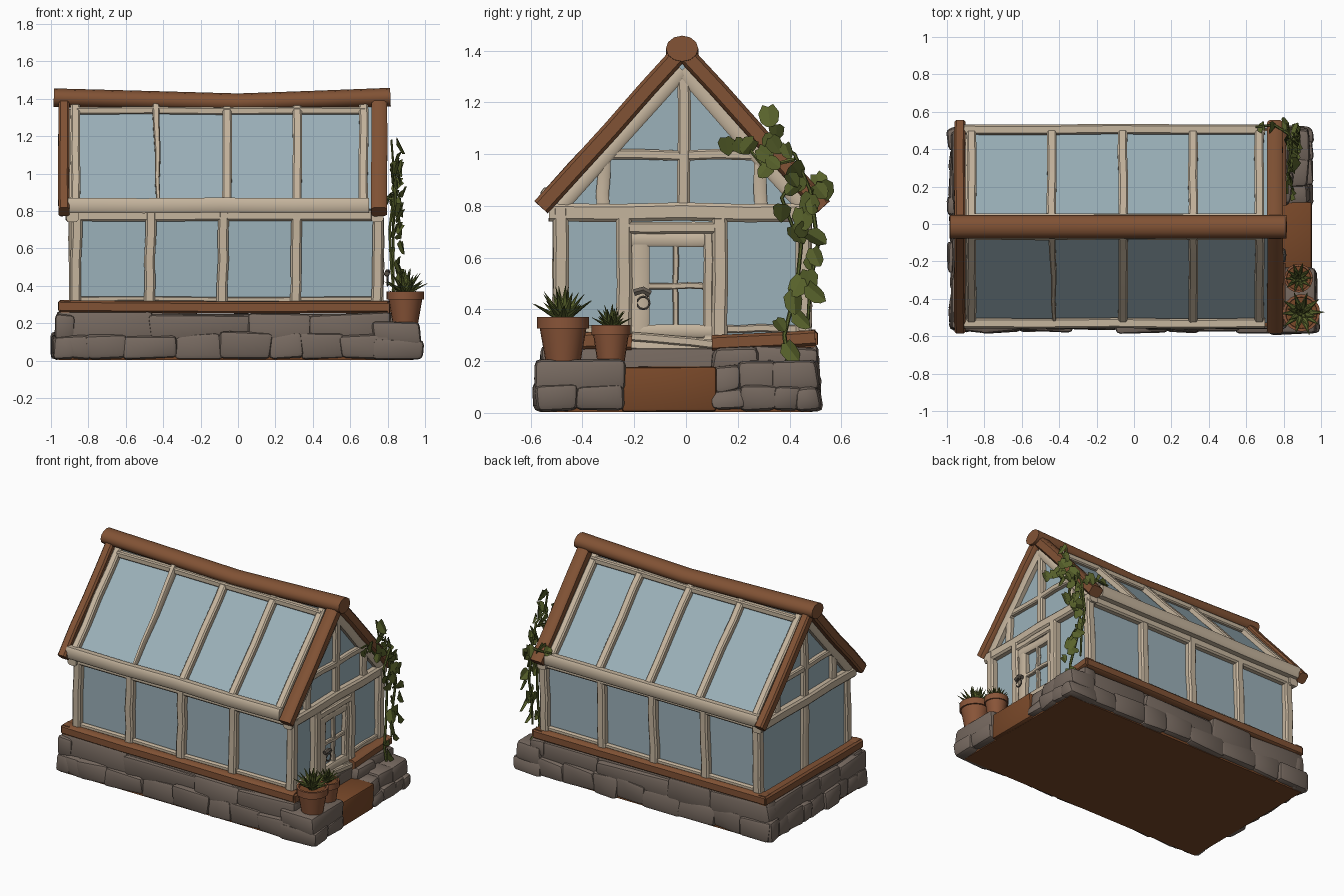
import bpy, bmesh, math, random
from mathutils import Vector, Matrix

random.seed(4)
if "Cube" in bpy.data.objects:
    bpy.data.objects.remove(bpy.data.objects["Cube"])


def material(name, color):
    m = bpy.data.materials.new(name)
    m.use_nodes = True
    m.diffuse_color = (*color, 1)
    bsdf = next(n for n in m.node_tree.nodes if n.type == 'BSDF_PRINCIPLED')
    bsdf.inputs["Base Color"].default_value = (*color, 1)
    return m


CREAM = material("cream wood", (0.56, 0.46, 0.34))
BROWN = material("brown wood", (0.22, 0.085, 0.035))
GLASS = material("blue glass", (0.33, 0.44, 0.49))
STONE = material("grey stone", (0.18, 0.14, 0.115))
EARTH = material("earth", (0.19, 0.065, 0.022))
CLAY = material("clay", (0.25, 0.09, 0.04))
LEAF = material("leaf green", (0.1, 0.125, 0.025))
METAL = material("dull metal", (0.12, 0.1, 0.08))


def finish(name, bm, mat, angle=40):
    bmesh.ops.recalc_face_normals(bm, faces=bm.faces)
    me = bpy.data.meshes.new(name)
    bm.to_mesh(me)
    bm.free()
    me.materials.append(mat)
    for p in me.polygons:
        p.use_smooth = True
    me.set_sharp_from_angle(angle=math.radians(angle))
    ob = bpy.data.objects.new(name, me)
    bpy.context.collection.objects.link(ob)
    return ob


def sweep(name, pts, w, h, mat, rounded=False, taper=1.0):
    """Sweep a chamfered rectangle or an ellipse along a path."""
    pts = [Vector(p) for p in pts]
    chord = (pts[-1] - pts[0]).normalized()
    up = Vector((0, 0, 1)) if abs(chord.z) < 0.3 else Vector((1, 0, 0))
    if rounded:
        n = 12 if w > 0.05 else 6
        sec = [(math.cos(math.tau * i / n), math.sin(math.tau * i / n)) for i in range(n)]
    else:
        c = 0.65
        sec = [(1, -c), (1, c), (c, 1), (-c, 1), (-1, c), (-1, -c), (-c, -1), (c, -1)]
    bm = bmesh.new()
    rings = []
    for i, p in enumerate(pts):
        t = (pts[min(i + 1, len(pts) - 1)] - pts[max(i - 1, 0)]).normalized()
        side = t.cross(up).normalized()
        nrm = side.cross(t)
        k = (1 + (taper - 1) * i / (len(pts) - 1)) / 2
        rings.append([bm.verts.new(p + side * a * w * k + nrm * b * h * k) for a, b in sec])
    for r, s in zip(rings, rings[1:]):
        for i in range(len(sec)):
            j = (i + 1) % len(sec)
            bm.faces.new((r[i], r[j], s[j], s[i]))
    bm.faces.new(rings[0])
    bm.faces.new(rings[-1])
    return finish(name, bm, mat)


def timber(name, a, b, w, h, mat=CREAM, taper=1.0):
    """Slightly crooked hand-cut beam."""
    a, b = Vector(a), Vector(b)
    pts = [a.lerp(b, i / 4) for i in range(5)]
    for p in pts[1:-1]:
        p += Vector([random.uniform(-.004, .004) for _ in range(3)])
    return sweep(name, pts, w, h, mat, taper=taper)


def block(name, lo, hi, mat=STONE, jitter=0.014, bevel=0.025):
    """Rough block between two corners."""
    lo, hi = Vector(lo), Vector(hi)
    bm = bmesh.new()
    bmesh.ops.create_cube(bm, size=1)
    for v in bm.verts:
        v.co = Vector([lo[i] + (v.co[i] + .5) * (hi[i] - lo[i]) + random.uniform(-jitter, jitter)
                       for i in range(3)])
        v.co.z = max(v.co.z, 0.004)
    if bevel:
        bmesh.ops.bevel(bm, geom=bm.edges[:], offset=bevel, segments=2, affect='EDGES', profile=0.5)
    return finish(name, bm, mat, 35)


# Ground and stone foundation
block("earth_floor", (-.96, -.55, 0), (.92, .48, .03), EARTH, 0, 0)
block("foundation_core", (-.94, -.54, .02), (.79, .48, .25), STONE, 0, .01)
block("earth_path", (.7, -.25, .004), (.95, .12, .18), EARTH, .004, .012)


def stone_row(name, start, end, axis, inner, outer, z0, z1, size):
    pos = start
    while pos < end - .02:
        nxt = min(pos + size * random.uniform(.7, 1.3), end)
        if end - nxt < size * .4:
            nxt = end
        out = outer + math.copysign(random.uniform(-.015, .005), outer)
        a, b = sorted((inner, out))
        top = z1 + random.uniform(-.012, .01)
        if axis == 'x':
            block(name, (pos - .01, a, z0), (nxt + .01, b, top))
        else:
            block(name, (a, pos - .01, z0), (b, nxt + .01, top))
        pos = nxt


for inner, low, high in ((-.45, -.57, -.55), (.4, .51, .495)):
    stone_row("lower_side_stone", -.98, .8, 'x', inner, low, .008, .15, .22)
    stone_row("upper_side_stone", -.96, .8, 'x', inner, high, .1, .25, .42)
stone_row("lower_rear_stone", -.56, .5, 'y', -.88, -.985, .008, .14, .13)
stone_row("upper_rear_stone", -.55, .49, 'y', -.88, -.965, .1, .25, .26)
stone_row("pot_ledge_lower_stone", -.575, -.25, 'y', .72, .975, .008, .11, .16)
stone_row("pot_ledge_upper_stone", -.565, -.24, 'y', .72, .97, .08, .205, .3)
stone_row("step_lower_stone", .11, .51, 'y', .74, .95, .008, .1, .11)
stone_row("step_upper_stone", .11, .5, 'y', .74, .93, .08, .19, .12)
stone_row("step_top_stone", .11, .5, 'y', .72, .83, .15, .25, .2)

# Glass body, one extruded house profile
MID, APEX = -.015, 1.365
outline = [(-.475, .26), (.445, .26), (.445, .79), (.5, .81), (MID, APEX), (-.53, .81), (-.475, .79)]
bm = bmesh.new()
near = [bm.verts.new((.735, y, z)) for y, z in outline]
far = [bm.verts.new((-.875, y, z)) for y, z in outline]
bm.faces.new(near)
bm.faces.new(far)
for i in range(len(outline)):
    j = (i + 1) % len(outline)
    bm.faces.new((near[i], near[j], far[j], far[i]))
finish("glass_panes", bm, GLASS, 20)

# Ridge log with a gentle sag
sweep("ridge_log", [(-.985, MID, 1.405), (-.5, MID, 1.392), (0, MID, 1.378), (.4, MID, 1.392),
                    (.815, MID, 1.408)], .125, .1, BROWN, True)

# Long walls and roof slopes
for tag, wall, sill, eave in (("front", -.485, -.505, -.53), ("back", .455, .465, .505)):
    timber(tag + "_sill", (-.95, sill, .29), (.8, sill, .285), .085, .065, BROWN)
    timber(tag + "_wall_plate", (-.9, wall, .775), (.77, wall, .775), .06, .06)
    timber(tag + "_eave_beam", (-.91, eave, .83), (.7, eave, .83), .055, .08)
    timber(tag + "_bottom_rail", (-.86, wall, .33), (.74, wall, .33), .03, .025)
    for x in (-.87, -.475, -.085, .305, .74):
        timber(tag + "_wall_post", (x, wall, .29), (x + .01, wall, .79), .06, .058)
    foot, head = Vector((0, eave, .83)), Vector((0, MID, 1.385))
    for x in (-.87, -.44, -.06, .315, .67):
        thin = tag == "front" and x == -.44
        if thin:
            timber("cracked_glazing_bar", foot + Vector((x + .015, 0, 0)),
                   head + Vector((x, 0, 0)), .035, .02, taper=2)
        else:
            timber(tag + "_glazing_bar", foot + Vector((x, 0, 0)), head + Vector((x, 0, 0)), .045, .05)
    low = -.56 if eave < 0 else .53
    for x, width in ((-.93, .06), (.755, .085)):
        timber(tag + "_verge_board", (x, low, .795), (x, MID, 1.4), .07, width, BROWN)
    # Small top rail beside the ridge
    edge = MID + math.copysign(.05, eave)
    timber(tag + "_top_rail", (-.86, edge, 1.335), (.68, edge, 1.335), .04, .04)

# Gable frames at both ends
for tag, x in (("door_end", .745), ("rear_end", -.885)):
    timber(tag + "_tie_beam", (x, -.53, .775), (x, .5, .775), .065, .07)
    timber(tag + "_king_post", (x, -.01, .8), (x, -.01, 1.32), .05, .045)
    timber(tag + "_collar_beam", (x, -.31, 1.0), (x, .27, .995), .04, .04)
    for s in (-1, 1):
        timber(tag + "_inner_rafter", (x, MID + s * .47, .8), (x, MID, 1.325), .06, .05)
        timber(tag + "_strut", (x, MID + s * .305, .8), (x, MID + s * .305, 1.0), .05, .04)
for y in (-.24, .13):
    timber("door_post", (.75, y, .25), (.75, y, .75), .06, .06)
timber("rear_middle_post", (-.88, MID, .29), (-.88, MID, .77), .06, .05)
timber("rear_sill", (-.925, -.54, .29), (-.925, .5, .29), .07, .065, BROWN)
timber("door_end_left_sill", (.775, -.54, .28), (.775, -.21, .275), .07, .065, BROWN)
timber("door_end_right_sill", (.775, .1, .27), (.775, .5, .29), .08, .06, BROWN)
for a, b in ((-.48, -.24), (.13, .44)):
    timber("side_light_rail", (.74, a, .325), (.74, b, .325), .03, .03)

# Door leaf with window, threshold and handle
timber("door_lintel", (.755, -.23, .715), (.755, .12, .715), .05, .045)
timber("door_left_stile", (.75, -.178, .29), (.75, -.178, .7), .07, .04)
timber("door_right_stile", (.75, .085, .29), (.75, .085, .7), .04, .04)
timber("door_top_rail", (.75, -.21, .67), (.75, .1, .67), .04, .055)
timber("door_bottom_rail", (.75, -.21, .315), (.75, .1, .315), .04, .05)
timber("door_window_upright", (.748, -.04, .33), (.748, -.04, .66), .022, .025)
timber("door_window_crossbar", (.748, -.15, .49), (.748, .07, .49), .025, .025)
timber("door_lower_panel", (.755, -.21, .235), (.755, .1, .24), .05, .105)
timber("door_threshold", (.775, -.21, .295), (.775, .1, .265), .04, .035)
sweep("door_handle", [(.795, -.2, .465), (.8, -.165, .475), (.795, -.14, .46)], .03, .03, METAL, True)
ring = [(.8, -.165 + .024 * math.cos(a), .425 + .024 * math.sin(a))
        for a in (math.tau * i / 12 for i in range(12))]
sweep("door_knocker_ring", ring + ring[:1], .01, .01, METAL, True)


# Clay pots with spiky succulents
def lathe(name, loc, profile, mat, n=20):
    bm = bmesh.new()
    rings = [[bm.verts.new((loc[0] + r * math.cos(math.tau * i / n), loc[1] + r * math.sin(math.tau * i / n),
                            loc[2] + z)) for i in range(n)] for r, z in profile]
    for a, b in zip(rings, rings[1:]):
        for i in range(n):
            bm.faces.new((a[i], a[(i + 1) % n], b[(i + 1) % n], b[i]))
    bm.faces.new(rings[0])
    bm.faces.new(rings[-1])
    return finish(name, bm, mat, 35)


def potted_plant(tag, loc, r, h, spike):
    lathe(tag + "_pot", loc, [(r * .68, 0), (r * .9, h * .74), (r, h * .74), (r, h),
                              (r * .85, h), (r * .82, h * .85)], CLAY)
    lathe(tag + "_soil", loc, [(r * .8, h * .8), (r * .84, h * .9)], EARTH)
    bm = bmesh.new()
    top = Vector(loc) + Vector((0, 0, h * .92))
    for count, tilt, size in ((10, 1.05, 1.0), (8, .65, 1.0), (5, .25, 1.0)):
        for i in range(count):
            m = (Matrix.Translation(top) @ Matrix.Rotation(math.tau * (i + tilt) / count, 4, 'Z')
                 @ Matrix.Rotation(tilt + random.uniform(-.1, .1), 4, 'Y')
                 @ Matrix.Translation((0, 0, spike * .5)) @ Matrix.Diagonal((.5, 1, 1, 1)))
            bmesh.ops.create_cone(bm, cap_ends=True, segments=6, radius1=spike * .2, radius2=.001,
                                  depth=spike * random.uniform(.9, 1.1), matrix=m)
    finish(tag + "_succulent", bm, LEAF)


potted_plant("large", (.895, -.475, .2), .1, .17, .135)
potted_plant("small", (.88, -.29, .19), .076, .15, .09)

# Climbing vine with folded heart-shaped leaves
leaves = bmesh.new()


def leaf(pos, size):
    m = (Matrix.Translation(pos) @ Matrix.Rotation(random.uniform(-.6, .6), 4, 'Z')
         @ Matrix.Rotation(random.uniform(-.7, .5), 4, 'Y')
         @ Matrix.Rotation(random.uniform(-1, 1), 4, 'X'))
    half = [(.5, .25), (.42, -.25), (.18, -.5)]
    ridge = [leaves.verts.new(m @ Vector((.15 * size, 0, z * size))) for z in (.5, -.62)]
    for s in (-1, 1):
        rim = [leaves.verts.new(m @ Vector((0, s * y * size, z * size))) for y, z in half]
        lobe = leaves.verts.new(m @ Vector((.02, s * .25 * size, .58 * size)))
        leaves.faces.new([ridge[0], lobe] + rim + [ridge[1]])


strands = [
    ([(.85, .41, .09), (.84, .38, .3), (.82, .43, .5), (.81, .45, .7), (.83, .48, .86),
      (.84, .42, 1.0), (.83, .34, 1.05), (.82, .32, 1.18)], 16),
    ([(.84, .42, .98), (.83, .3, .95), (.82, .22, 1.05), (.82, .16, 1.05)], 6),
    ([(.83, .48, .86), (.83, .51, .65), (.83, .48, .5), (.83, .47, .33)], 6),
    ([(.84, .44, .95), (.84, .37, .83), (.83, .42, .7)], 4),
    ([(.83, .48, .86), (.75, .53, .88), (.65, .52, .88)], 4),
]
for path, count in strands:
    path = [Vector(p) for p in path]
    sweep("vine_stem", path, .018, .018, LEAF, True, .7)
    for i in range(count):
        t = (i + .6) / count * (len(path) - 1)
        k = min(int(t), len(path) - 2)
        spot = path[k].lerp(path[k + 1], t - k)
        spot += Vector((random.uniform(.005, .04), random.uniform(-.045, .045), random.uniform(-.02, .02)))
        leaf(spot, random.uniform(.05, .085))
finish("vine_leaves", leaves, LEAF, 20)
